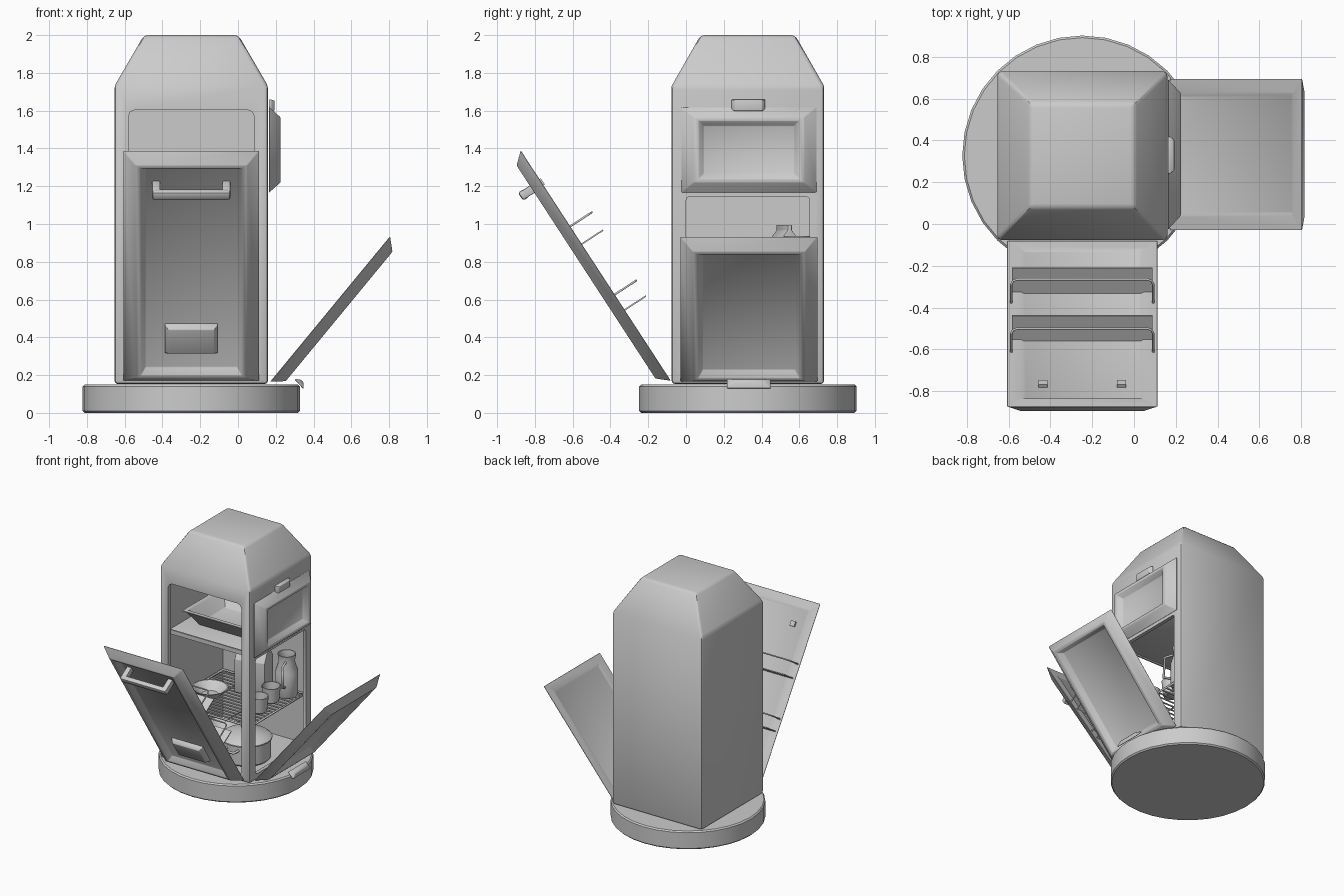
import bpy, bmesh, math
from mathutils import Matrix, Vector

if "Cube" in bpy.data.objects:
    bpy.data.objects.remove(bpy.data.objects["Cube"])

CX, CY = -0.2475, 0.3275          # cabinet axis


def finish(name, bm, mat=None, bevel=0, smooth=True, segs=2):
    bmesh.ops.recalc_face_normals(bm, faces=bm.faces)
    me = bpy.data.meshes.new(name)
    bm.to_mesh(me)
    bm.free()
    ob = bpy.data.objects.new(name, me)
    bpy.context.collection.objects.link(ob)
    if mat is not None:
        ob.matrix_world = mat
    bpy.ops.object.select_all(action='DESELECT')
    ob.select_set(True)
    bpy.context.view_layer.objects.active = ob
    if bevel:
        m = ob.modifiers.new("bevel", 'BEVEL')
        m.width, m.segments = bevel, segs
        bpy.ops.object.modifier_apply(modifier=m.name)
    if smooth:
        bpy.ops.object.shade_smooth_by_angle(angle=math.radians(35))
    return ob


def bridge(bm, loops, caps=(True, True)):
    for a, b in zip(loops, loops[1:]):
        n = len(a)
        for i in range(n):
            bm.faces.new((a[i], a[(i + 1) % n], b[(i + 1) % n], b[i]))
    if caps[0]:
        bm.faces.new(loops[0])
    if caps[1]:
        bm.faces.new(loops[-1])


def loft(name, rings, mat=None, **kw):
    """Stack of rectangles (half x, half y, z)."""
    bm = bmesh.new()
    bridge(bm, [[bm.verts.new((sx * hx, sy * hy, z)) for sx, sy in
                 ((-1, -1), (1, -1), (1, 1), (-1, 1))] for hx, hy, z in rings])
    return finish(name, bm, mat, **kw)


def box(name, x, y, z, mat=None, **kw):
    c = Matrix.Translation(((x[0] + x[1]) / 2, (y[0] + y[1]) / 2, 0))
    hx, hy = (x[1] - x[0]) / 2, (y[1] - y[0]) / 2
    return loft(name, [(hx, hy, z[0]), (hx, hy, z[1])], (mat or Matrix()) @ c, **kw)


def lathe(name, profile, at, n=24):
    """Profile of (radius, z) turned about z, closed at both ends."""
    bm = bmesh.new()
    bridge(bm, [[bm.verts.new((r * math.cos(t * math.tau / n), r * math.sin(t * math.tau / n), z))
                 for t in range(n)] for r, z in profile])
    return finish(name, bm, Matrix.Translation(at))


def wires(name, paths, r, mat=None, closed=False):
    cu = bpy.data.curves.new(name, 'CURVE')
    cu.dimensions, cu.bevel_depth, cu.bevel_resolution, cu.use_fill_caps = '3D', r, 1, True
    for p in paths:
        s = cu.splines.new('POLY')
        s.points.add(len(p) - 1)
        for q, co in zip(s.points, p):
            q.co = (*co, 1)
        s.use_cyclic_u = closed
    ob = bpy.data.objects.new(name, cu)
    bpy.context.collection.objects.link(ob)
    if mat is not None:
        ob.matrix_world = mat
    return ob


def cut(ob, cutter):
    m = ob.modifiers.new("cut", 'BOOLEAN')
    m.operation, m.solver, m.object = 'DIFFERENCE', 'EXACT', cutter
    bpy.context.view_layer.objects.active = ob
    bpy.ops.object.modifier_apply(modifier=m.name)
    bpy.data.objects.remove(cutter)


def frame(origin, x, y):
    x, y = Vector(x).normalized(), Vector(y).normalized()
    return Matrix.Translation(origin) @ Matrix((x, y, x.cross(y))).transposed().to_4x4()


# base disc
lathe("round_base", [(0.565, 0), (0.575, 0.01), (0.575, 0.14), (0.565, 0.15)], (CX, CY, 0), 32)

# hollow cabinet with hipped roof
body = loft("cabinet", [(0.407, 0.404, 0.152), (0.407, 0.404, 1.73), (0.25, 0.25, 2.0)],
            Matrix.Translation((CX, CY, 0)), bevel=0.02)
cut(body, box("cut_inside", (-0.625, 0.13), (-0.045, 0.70), (0.18, 1.68)))
cut(body, box("cut_front", (-0.58, 0.085), (-0.25, 0.2), (0.2, 1.605), bevel=0.035))
cut(body, box("cut_side", (-0.1, 0.4), (0.0, 0.655), (0.2, 1.145), bevel=0.02))
bpy.context.view_layer.objects.active = body
body.select_set(True)
bpy.ops.object.shade_smooth_by_angle(angle=math.radians(35))


# three panelled doors: rim chamfered outward, panel recessed
def door(name, mat, w, h):
    hw, hh = w / 2, h / 2
    steps = [(0.085, 0.085, 0.008), (0.07, 0.07, 0), (0, 0, 0), (0.068, 0.055, 0.062),
             (0.095, 0.075, 0.062), (0.12, 0.1, 0.02)]
    return loft(name, [(hw - a, hh - b, d) for a, b, d in steps],
                mat @ Matrix.Translation((0, hh, 0)), bevel=0.004, segs=1)


F = frame((CX, -0.08, 0.17), (1, 0, 0), (0, -0.795, 1.22))
S = frame((0.17, 0.333, 0.165), (0, 1, 0), (0.635, 0, 0.77))
U = frame((0.163, 0.333, 1.165), (0, 1, 0), (0, 0, 1))
door("front_door", F, 0.725, 1.456)
door("side_door", S, 0.73, 0.998)
door("upper_side_door", U, 0.72, 0.455)

# front door handle, mounts and raised plate
box("handle_bar", (-0.207, 0.207), (1.226, 1.276), (0.095, 0.135), F, bevel=0.012)
for s in (-1, 1):
    box("handle_post", sorted((s * 0.165, s * 0.207)), (1.228, 1.274), (0.01, 0.115), F, bevel=0.005)
    box("handle_mount", sorted((s * 0.167, s * 0.209)), (1.235, 1.275), (-0.008, 0.012), F)
loft("front_plate", [(0.14, 0.09, 0.015), (0.14, 0.09, 0.03), (0.122, 0.075, 0.058)],
     F @ Matrix.Translation((0, 0.285, 0)), bevel=0.004)

# door bins: plate below, rail above
for plate, rail in ((0.448, 0.545), (0.864, 0.976)):
    box("bin_shelf", (-0.337, 0.337), (plate - 0.004, plate + 0.004), (-0.135, 0.008), F)
    pts = [(-0.34, 0.005), (-0.34, -0.105), (-0.331, -0.126), (-0.31, -0.135)]
    pts += [(-a, b) for a, b in reversed(pts)]
    wires("bin_rail", [[(a, rail, b) for a, b in pts]], 0.006, F)

# latches
loft("upper_latch", [(0.088, 0.032, 0), (0.088, 0.032, 0.012), (0.072, 0.026, 0.03)],
     frame((0.163, 0.33, 1.627), (0, 1, 0), (0, 0, 1)), bevel=0.003)
loft("lower_latch", [(0.115, 0.032, 0), (0.115, 0.032, 0.006), (0.08, 0.008, 0.025)],
     frame((0.322, 0.333, 0.152), (0, 1, 0), (-0.7, 0, 0.75)), bevel=0.003)

# upper shelf with open roasting tray
box("upper_shelf", (-0.622, 0.128), (-0.01, 0.695), (1.17, 1.185), bevel=0.004)
box("shelf_lip", (-0.622, 0.128), (-0.02, -0.008), (1.16, 1.195))
loft("roasting_tray", [(0.24, 0.17, 1.186), (0.31, 0.24, 1.30), (0.33, 0.26, 1.305),
                       (0.33, 0.26, 1.313), (0.30, 0.23, 1.313), (0.235, 0.165, 1.2)],
     Matrix.Translation((CX, 0.36, 0)), bevel=0.004)

# wire rack
Z = 0.59
wires("rack_frame", [[(-0.62, -0.02, Z), (0.125, -0.02, Z), (0.125, 0.69, Z), (-0.62, 0.69, Z)]],
      0.009, closed=True)
wires("rack_bars", [[(-0.62, 0.02 + 0.045 * i, Z), (0.125, 0.02 + 0.045 * i, Z)] for i in range(15)]
      + [[(x, -0.02, Z - 0.01), (x, 0.69, Z - 0.01)] for x in (-0.4, -0.1)], 0.006)

# things on the rack: cups, carton, pitcher, dish
for x, y in ((0.0, 0.43), (0.03, 0.23)):
    lathe("cup", [(0.05, 0.0), (0.06, 0.01), (0.072, 0.13), (0.066, 0.13), (0.055, 0.015)],
          (x, y, Z + 0.006), 20)
loft("carton", [(0.12, 0.09, 0), (0.12, 0.09, 0.27), (0.12, 0.012, 0.37), (0.12, 0.012, 0.4)],
     Matrix.Translation((-0.22, 0.52, Z + 0.006)) @ Matrix.Rotation(0.25, 4, 'Z'), bevel=0.004)
lathe("pitcher", [(0.075, 0), (0.085, 0.02), (0.085, 0.2), (0.06, 0.28), (0.07, 0.34),
                  (0.062, 0.34), (0.052, 0.28), (0.075, 0.2), (0.07, 0.02)], (0.03, 0.59, Z + 0.006))
wires("pitcher_handle", [[(0.06, 0.53, Z + a) for a in (0.3,)] +
                         [(0.085, 0.46, Z + 0.3), (0.09, 0.45, Z + 0.13), (0.06, 0.52, Z + 0.1)]], 0.01)
lathe("dish", [(0.07, 0), (0.14, 0.07), (0.13, 0.07), (0.065, 0.012)], (-0.43, 0.25, Z + 0.006))

# pot with lid and side handles on the floor
P = (-0.1, 0.25, 0.18)
lathe("pot", [(0.17, 0), (0.185, 0.015), (0.185, 0.16), (0.195, 0.165), (0.195, 0.175),
              (0.17, 0.195), (0.06, 0.22), (0.025, 0.222), (0.025, 0.24), (0.04, 0.25),
              (0.035, 0.265)], P, 28)
for s in (-1, 1):
    wires("pot_handle", [[(P[0] - 0.05, P[1] + s * 0.175, 0.31), (P[0] - 0.045, P[1] + s * 0.23, 0.31),
                          (P[0] + 0.045, P[1] + s * 0.23, 0.31), (P[0] + 0.05, P[1] + s * 0.175, 0.31)]], 0.01)
lathe("bowl", [(0.07, 0), (0.13, 0.1), (0.12, 0.1), (0.06, 0.012)], (-0.46, 0.45, 0.18))
